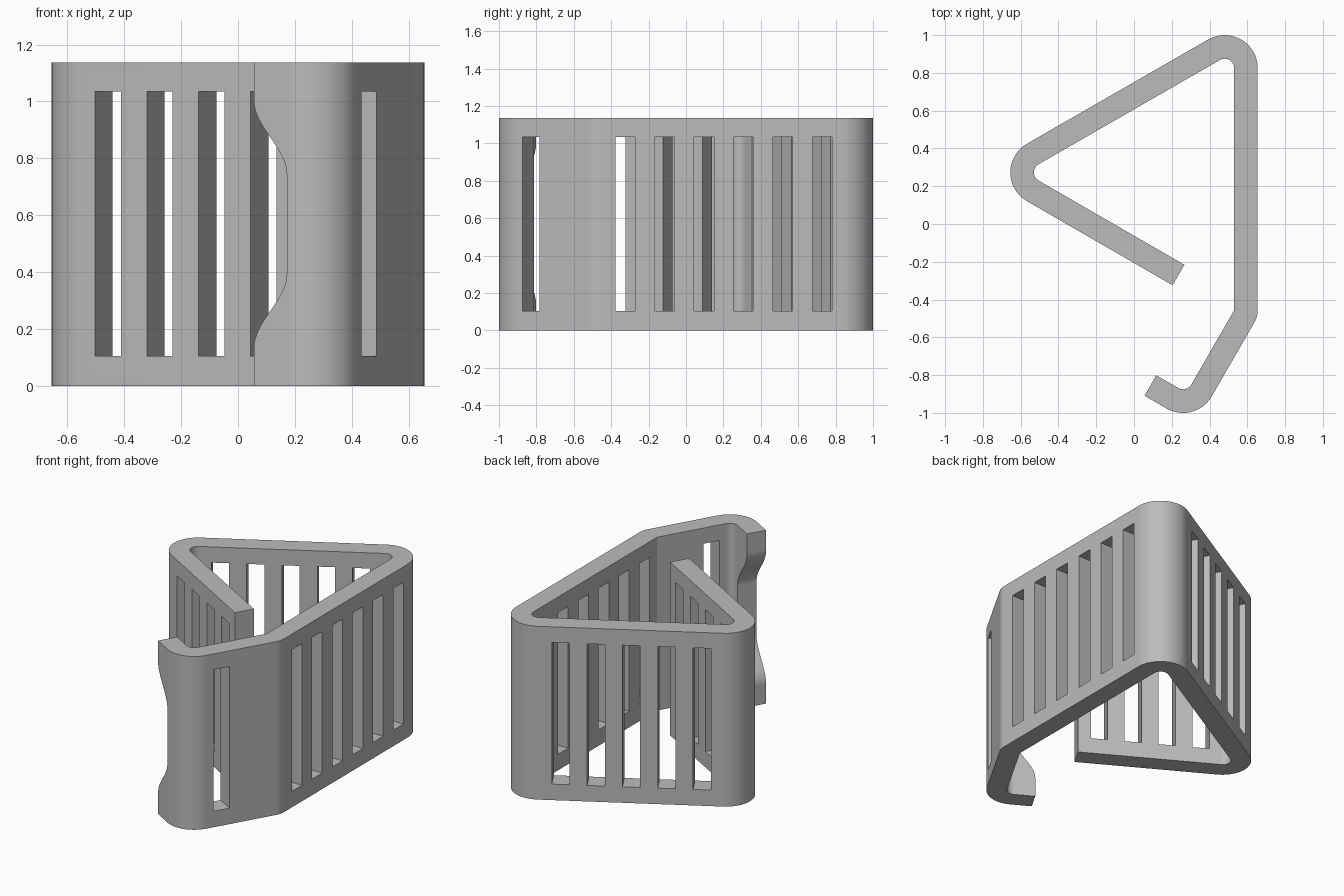
import bpy, bmesh
from math import radians, cos, sin, pi
from mathutils import Vector

if "Cube" in bpy.data.objects:
    bpy.data.objects.remove(bpy.data.objects["Cube"])

HEIGHT = 1.137
WALL = 0.125      # strip thickness
INNER = 0.05      # inner corner radius
PITCH = 0.2107    # slot spacing
UP = Vector((0, 0, 1))


def normal(deg):
    return Vector((cos(radians(deg)), sin(radians(deg)), 0))


def tangent(deg):
    return normal(deg + 90)


def prism(bm, points, vector):
    """Close a planar outline and extrude it along a vector."""
    face = bm.faces.new([bm.verts.new(p) for p in points])
    out = bmesh.ops.extrude_face_region(bm, geom=[face])
    moved = [v for v in out["geom"] if isinstance(v, bmesh.types.BMVert)]
    bmesh.ops.translate(bm, verts=moved, vec=vector)


def make_object(name, bm):
    bmesh.ops.recalc_face_normals(bm, faces=bm.faces)
    mesh = bpy.data.meshes.new(name)
    bm.to_mesh(mesh)
    bm.free()
    obj = bpy.data.objects.new(name, mesh)
    bpy.context.collection.objects.link(obj)
    return obj


# Bend centres of the strip
left = Vector((-0.48, 0.273, 0))
back = Vector((0.48, 0.825, 0))
knee = Vector((0.53, -0.457, 0))
front = Vector((0.26, -0.825, 0))
HOOK = 0.135
arm_end = left + tangent(240) * 0.891
hook_end = front - tangent(-120) * HOOK

# Strip outline: each bend is centre, start angle, end angle, inner radius
bends = [(arm_end, 240, 240, INNER), (left, 240, 120, INNER),
         (back, 120, 0, INNER), (knee, 0, -30, 0),
         (front, -30, -120, INNER), (hook_end, -120, -120, INNER)]
outer, inner = [], []
for centre, a0, a1, r in bends:
    steps = abs(a1 - a0) // 6
    angles = [a0 + (a1 - a0) * i / max(steps, 1) for i in range(steps + 1)]
    outer += [centre + normal(a) * (r + WALL) for a in angles]
    inner += [centre + normal(a) * r for a in angles] if r else [centre]

bm = bmesh.new()
prism(bm, outer + inner[::-1], UP * HEIGHT)
strip = make_object("bent_slotted_strip", bm)

# Cutters for slots and hook notch
cut = bmesh.new()


def cut_wall(centre, deg, profile):
    """Cut a (along wall, height) profile straight through a wall."""
    n, t = normal(deg), tangent(deg)
    base = centre + n * (INNER - 0.03)
    prism(cut, [base + t * s + UP * z for s, z in profile], n * (WALL + 0.06))


def slots(centre, deg, first, step, count):
    for i in range(count):
        s, w = first + step * i, 0.0527
        cut_wall(centre, deg, [(s - w, 0.105), (s + w, 0.105),
                               (s + w, 1.034), (s - w, 1.034)])


slots(left, 240, 0.127, PITCH, 4)      # free arm
slots(left, 120, -0.127, -PITCH, 5)    # back wall
slots(back, 0, -0.097, -PITCH, 6)      # side wall
slots(front, -30, 0.097, PITCH, 1)     # front slant

# S-curved notch in the hook lip
curve = []
for i in range(17):
    k = i / 16
    curve.append((-HOOK + 0.134 * (1 - cos(pi * k)) / 2, 0.132 + 0.263 * k))
curve += [(s, HEIGHT - z) for s, z in reversed(curve)]
cut_wall(front, -120, [(-0.2, curve[0][1])] + curve + [(-0.2, curve[-1][1])])

cutter = make_object("slot_cutter", cut)
cutter.hide_render = True

# Apply the cuts
bpy.ops.object.select_all(action="DESELECT")
strip.select_set(True)
bpy.context.view_layer.objects.active = strip
mod = strip.modifiers.new("cut_slots", "BOOLEAN")
mod.operation = "DIFFERENCE"
mod.solver = "EXACT"
mod.object = cutter
bpy.ops.object.modifier_apply(modifier=mod.name)
bpy.data.objects.remove(cutter)

# Smooth bends, crisp edges
bpy.ops.object.shade_smooth_by_angle(angle=radians(20))
weighted = strip.modifiers.new("flat_walls", "WEIGHTED_NORMAL")
weighted.keep_sharp = True

# Single grey material
grey = bpy.data.materials.new("plain_grey")
grey.use_nodes = True
colour = (0.5, 0.5, 0.5, 1)
grey.diffuse_color = colour
grey.node_tree.nodes["Principled BSDF"].inputs["Base Color"].default_value = colour
strip.data.materials.clear()
strip.data.materials.append(grey)
